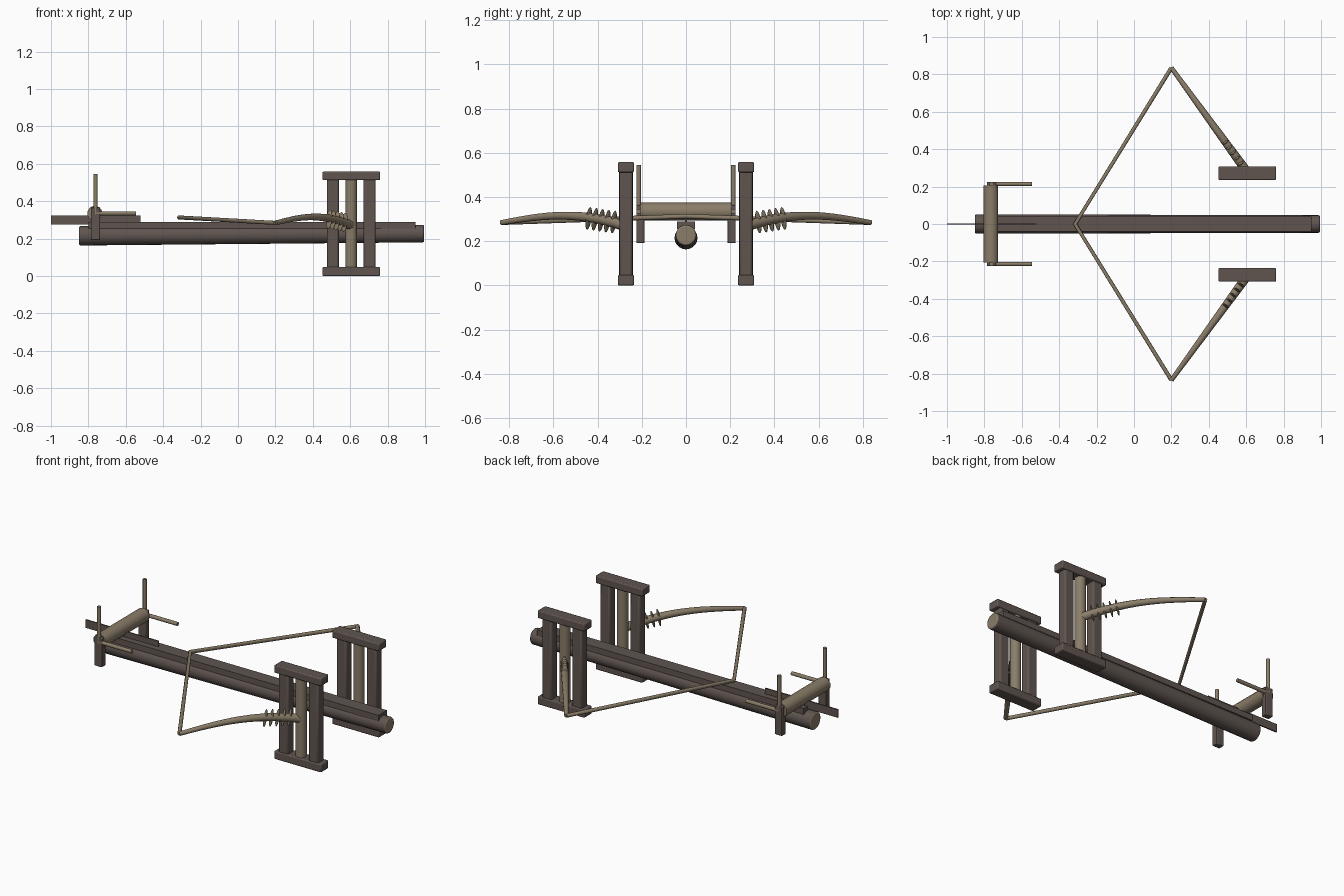
import bpy, math
from mathutils import Vector

if "Cube" in bpy.data.objects:
    bpy.data.objects.remove(bpy.data.objects["Cube"])


def material(name, rgb):
    m = bpy.data.materials.new(name)
    m.diffuse_color = (*rgb, 1)
    m.use_nodes = True
    m.node_tree.nodes["Principled BSDF"].inputs["Base Color"].default_value = m.diffuse_color
    return m


DARK = material("dark wood", (0.115, 0.090, 0.080))
LIGHT = material("pale wood", (0.255, 0.205, 0.140))


def smooth(ob, angle=40):
    bpy.ops.object.select_all(action='DESELECT')
    ob.select_set(True)
    bpy.context.view_layer.objects.active = ob
    bpy.ops.object.shade_smooth_by_angle(angle=math.radians(angle))


def box(name, lo, hi, mat, bevel=0.0):
    lo, hi = Vector(lo), Vector(hi)
    bpy.ops.mesh.primitive_cube_add(size=1, location=(lo + hi) / 2)
    ob = bpy.context.object
    ob.name = name
    ob.scale = hi - lo
    bpy.ops.object.transform_apply(location=False, rotation=False, scale=True)
    ob.data.materials.append(mat)
    if bevel:
        mod = ob.modifiers.new("bevel", 'BEVEL')
        mod.width, mod.segments = bevel, 2
        smooth(ob)
    return ob


def rod(name, a, b, r1, r2, mat, sides=12, cap=None):
    a, b = Vector(a), Vector(b)
    bpy.ops.mesh.primitive_cone_add(vertices=sides, radius1=r1, radius2=r2,
                                    depth=(b - a).length, location=(a + b) / 2)
    ob = bpy.context.object
    ob.name = name
    ob.rotation_mode = 'QUATERNION'
    ob.rotation_quaternion = (b - a).to_track_quat('Z', 'Y')
    ob.data.materials.append(mat)
    if cap:  # sawn ends in another colour
        ob.data.materials.append(cap)
        for p in ob.data.polygons:
            p.material_index = int(abs(p.normal.z) > 0.9)
    smooth(ob)
    return ob


def tube(name, pts, radii, mat):
    cu = bpy.data.curves.new(name, 'CURVE')
    cu.dimensions = '3D'
    cu.bevel_depth, cu.bevel_resolution, cu.use_fill_caps = 1.0, 3, True
    s = cu.splines.new('POLY')
    s.points.add(len(pts) - 1)
    for p, c, r in zip(s.points, pts, radii):
        p.co, p.radius = (*c, 1), r
    s.use_smooth = True
    cu.materials.append(mat)
    ob = bpy.data.objects.new(name, cu)
    bpy.context.collection.objects.link(ob)
    return ob


# Main beam, slider on top, and trigger lever
beam = rod("main_beam", (-0.85, 0, 0.215), (0.995, 0, 0.227), 0.052, 0.047, DARK, 20, LIGHT)
mod = beam.modifiers.new("bevel", 'BEVEL')
mod.width, mod.segments, mod.limit_method = 0.008, 2, 'ANGLE'
box("slider", (-0.80, -0.04, 0.255), (0.95, 0.04, 0.29), DARK)
box("trigger_lever", (-1.0, -0.004, 0.275), (-0.52, 0.004, 0.323), DARK)

# Windlass drum
rod("windlass_drum", (-0.765, -0.205, 0.335), (-0.765, 0.205, 0.335), 0.041, 0.041, LIGHT, 10)

for s, side in ((-1, "right"), (1, "left")):
    def span(y0, y1):
        return min(s * y0, s * y1), max(s * y0, s * y1)

    # Windlass posts and crossed handles
    y0, y1 = span(0.187, 0.224)
    box(f"windlass_post_{side}", (-0.787, y0, 0.192), (-0.738, y1, 0.365), DARK, 0.004)
    rod(f"upright_handle_{side}", (-0.762, s * 0.214, 0.33), (-0.762, s * 0.214, 0.545),
        0.011, 0.011, LIGHT)
    rod(f"level_handle_{side}", (-0.762, s * 0.214, 0.335), (-0.545, s * 0.214, 0.335),
        0.011, 0.011, LIGHT)

    # Torsion frame: two plates, two posts, rope skein
    y0, y1 = span(0.235, 0.308)
    box(f"frame_bottom_{side}", (0.452, y0, 0), (0.76, y1, 0.048), DARK, 0.006)
    box(f"frame_top_{side}", (0.452, y0, 0.512), (0.76, y1, 0.558), DARK, 0.006)
    y0, y1 = span(0.242, 0.301)
    for n, x in (("rear", 0.507), ("front", 0.704)):
        box(f"frame_{n}_post_{side}", (x - 0.032, y0, 0.03), (x + 0.032, y1, 0.53), DARK, 0.01)
    rod(f"skein_{side}", (0.605, s * 0.271, 0.04), (0.605, s * 0.271, 0.52),
        0.031, 0.031, LIGHT, 16)

    # Throwing arm, arched upward and tapering
    base, tip = Vector((0.61, s * 0.271, 0.268)), Vector((0.2, s * 0.835, 0.284))
    pts, radii = [], []
    for i in range(15):
        t = i / 14
        p = base.lerp(tip, t)
        p.z += 0.04 * math.sin(math.pi * t ** 0.9)
        pts.append(p)
        radii.append(0.025 - 0.013 * t)
    tube(f"arm_{side}", pts, radii, LIGHT)

    # Narrow lashings around the arm base
    for i in range(5):
        t = 0.10 + 0.05 * i
        p = base.lerp(tip, t)
        bpy.ops.mesh.primitive_uv_sphere_add(segments=10, ring_count=8, radius=1,
                                             location=(p.x, p.y, 0.287 + 0.004 * i))
        ob = bpy.context.object
        ob.name = f"lashing_{side}_{i + 1}"
        ob.scale = (0.02, 0.007, 0.052)
        ob.rotation_euler = (math.radians(10 * s), 0, s * math.radians(36))
        ob.data.materials.append(LIGHT)
        smooth(ob, 60)

# Bowstring drawn back to the slider
tube("bowstring", [(0.2, -0.835, 0.284), (-0.315, 0, 0.313), (0.2, 0.835, 0.284)],
     [0.011] * 3, LIGHT)
